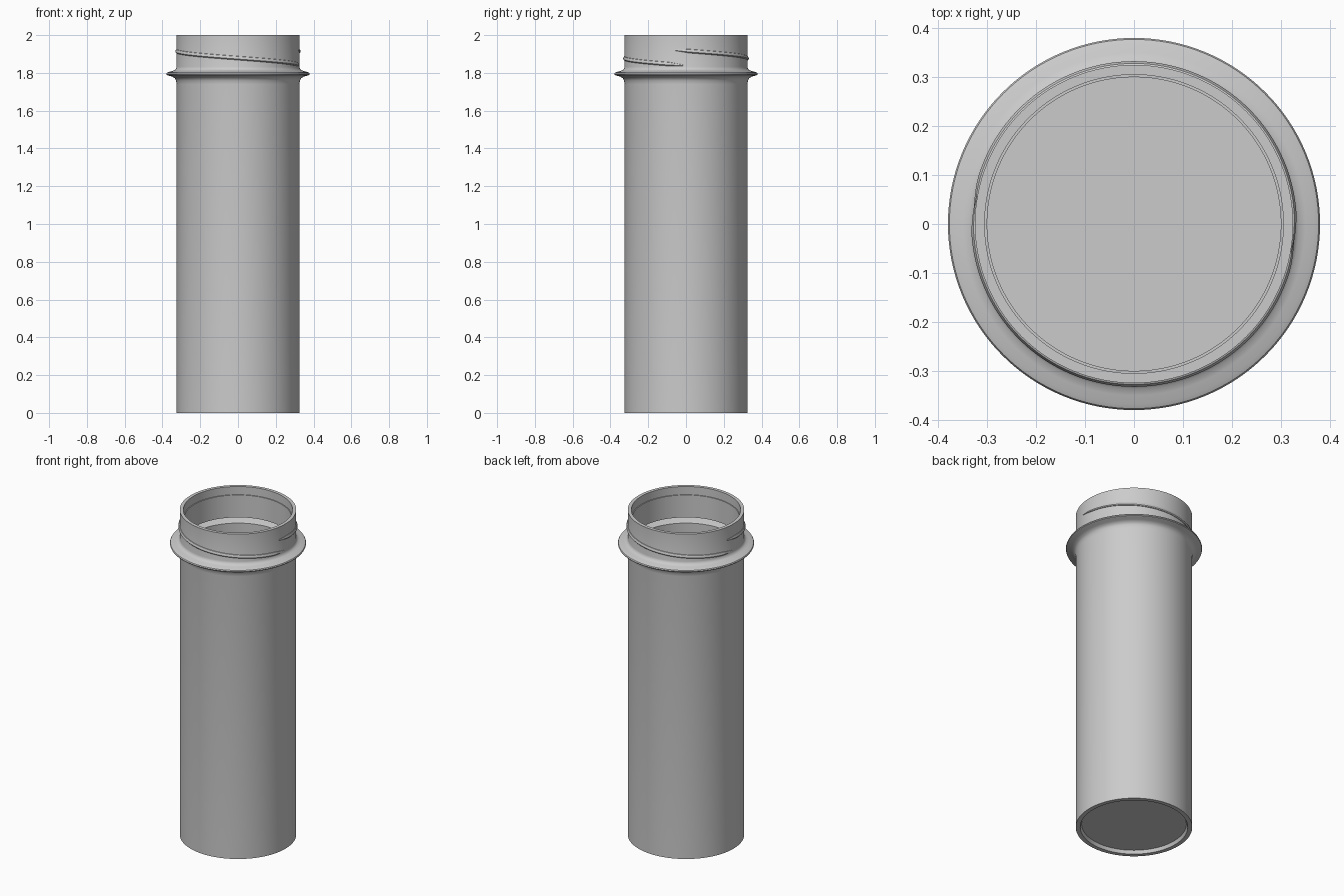
import bpy, bmesh
from math import sin, cos, pi, radians

if "Cube" in bpy.data.objects:
    bpy.data.objects.remove(bpy.data.objects["Cube"])

SEGS = 128


def finish(bm, name):
    bmesh.ops.remove_doubles(bm, verts=bm.verts, dist=1e-5)
    bmesh.ops.recalc_face_normals(bm, faces=bm.faces)
    mesh = bpy.data.meshes.new(name)
    bm.to_mesh(mesh)
    bm.free()
    ob = bpy.data.objects.new(name, mesh)
    bpy.context.collection.objects.link(ob)
    bpy.ops.object.select_all(action='DESELECT')
    ob.select_set(True)
    bpy.context.view_layer.objects.active = ob
    bpy.ops.object.shade_smooth_by_angle(angle=radians(35))
    return ob


def lathe(name, profile):
    bm = bmesh.new()
    vs = [bm.verts.new((r, 0, z)) for r, z in profile]
    es = [bm.edges.new(p) for p in zip(vs, vs[1:])]
    bmesh.ops.spin(bm, geom=vs + es, cent=(0, 0, 0), axis=(0, 0, 1),
                   angle=2 * pi, steps=SEGS, use_merge=True)
    return finish(bm, name)


def thread(name, start):
    # ridge descends from z 1.925 to 1.84 over just over half a turn
    n, sweep = 80, radians(187)
    section = [(-0.006, -0.010), (0.003, -0.009), (0.0075, -0.004),
               (0.0075, 0.001), (0.003, 0.010), (-0.006, 0.014)]
    bm = bmesh.new()
    rings = []
    for i in range(n + 1):
        t = i / n
        a = start + sweep * t
        z = 1.92 - 0.08 * t
        k = min(1, 0.3 + 10 * min(t, 1 - t))
        rings.append([bm.verts.new(((0.325 + dr * k) * cos(a),
                                    (0.325 + dr * k) * sin(a), z + dz * k))
                      for dr, dz in section])
    m = len(section)
    for p, q in zip(rings, rings[1:]):
        for j in range(m):
            bm.faces.new((p[j], p[(j + 1) % m], q[(j + 1) % m], q[j]))
    bm.faces.new(rings[0])
    bm.faces.new(rings[-1])
    return finish(bm, name)


# tube: recessed base, outer wall, hollow flange, neck, lip, inner wall, floor
lathe("tube_body", [
    (0, 0.02), (0.292, 0.02), (0.30, 0), (0.325, 0),
    (0.325, 1.74), (0.328, 1.76), (0.335, 1.772), (0.35, 1.781),
    (0.37, 1.786), (0.378, 1.79), (0.38, 1.795), (0.377, 1.801),
    (0.368, 1.805), (0.35, 1.809), (0.336, 1.814), (0.328, 1.821), (0.325, 1.832),
    (0.325, 2.0), (0.305, 2.0), (0.305, 1.95), (0.30, 1.95),
    (0.30, 1.812), (0.325, 1.807), (0.36, 1.801), (0.368, 1.795),
    (0.36, 1.791), (0.33, 1.786), (0.30, 1.777),
    (0.30, 0.03), (0, 0.03)])

# two opposed screw threads on the neck
for i in range(2):
    thread(f"neck_thread_{i + 1}", radians(-10 + 180 * i))
